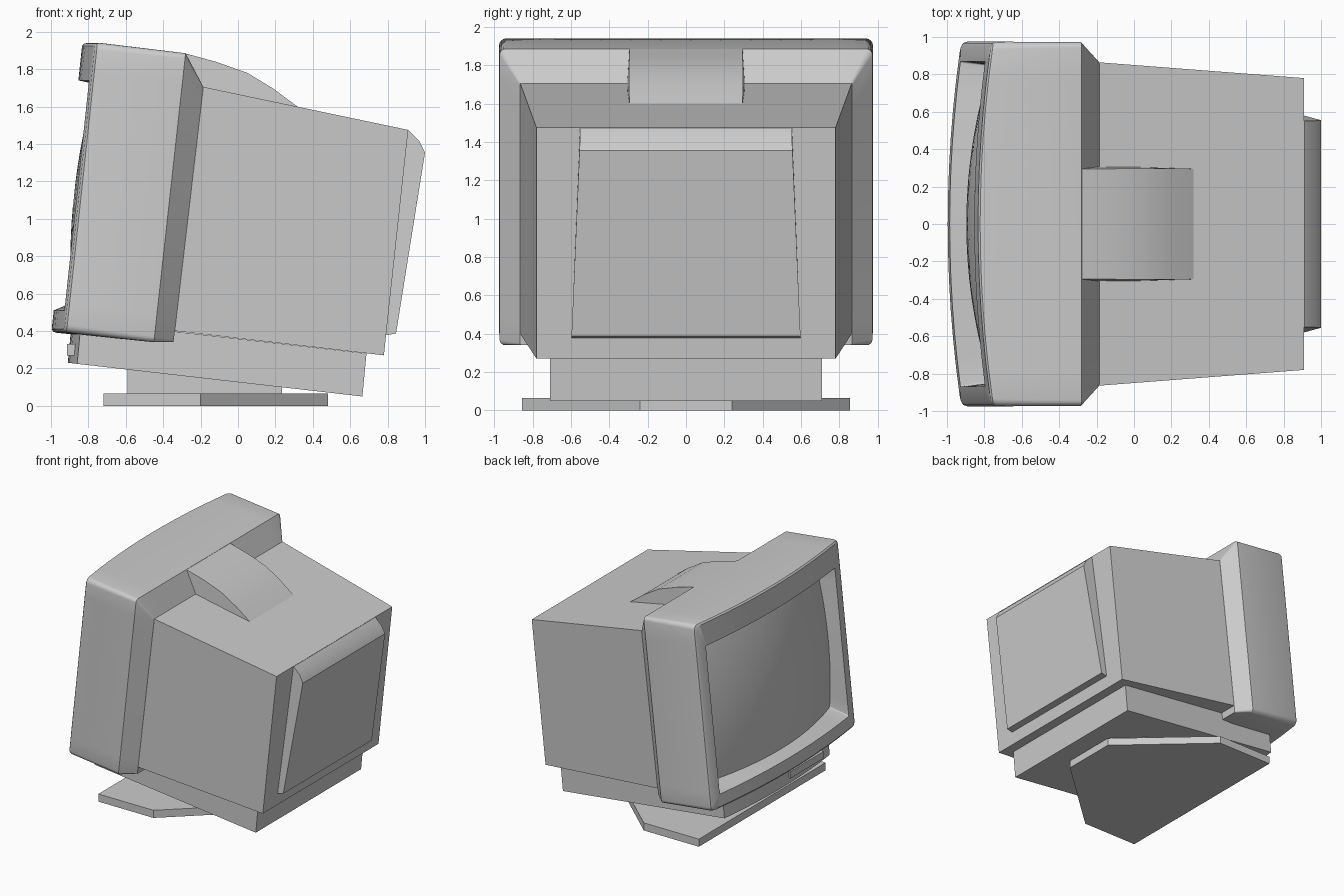
import bpy, bmesh, math

if "Cube" in bpy.data.objects:
    bpy.data.objects.remove(bpy.data.objects["Cube"])


def finish(name, bm, smooth=None):
    bmesh.ops.recalc_face_normals(bm, faces=bm.faces)
    me = bpy.data.meshes.new(name)
    bm.to_mesh(me)
    bm.free()
    ob = bpy.data.objects.new(name, me)
    bpy.context.collection.objects.link(ob)
    if smooth:
        bpy.ops.object.select_all(action='DESELECT')
        ob.select_set(True)
        bpy.context.view_layer.objects.active = ob
        bpy.ops.object.shade_smooth_by_angle(angle=math.radians(smooth))
    return ob


def loft(name, rings, cap_start=False, cap_end=False, smooth=None):
    bm = bmesh.new()
    vs = [[bm.verts.new(p) for p in r] for r in rings]
    n = len(vs[0])
    for a, b in zip(vs, vs[1:]):
        for i in range(n):
            j = (i + 1) % n
            bm.faces.new((a[i], a[j], b[j], b[i]))
    if cap_start:
        bm.faces.new(vs[0])
    if cap_end:
        bm.faces.new(vs[-1])
    return finish(name, bm, smooth)


def prism(name, pts, smooth=None):
    """Side profile of (x, z, half width), spanned across y."""
    return loft(name, [[(x, s * w, z) for x, z, w in pts] for s in (-1, 1)],
                True, True, smooth)


def slab(name, outline, bottom, top, lean=0, smooth=None):
    """Plan outline raised between two height functions of x."""
    return loft(name, [[(x, y, bottom(x)) for x, y in outline],
                       [(x + lean, y, top(x)) for x, y in outline]], True, True, smooth)


def rounded_rect(hw, z0, z1, r):
    """(y, z) loop with a fixed point count, subdivided sides."""
    pts = []
    corners = ((hw - r, z1 - r, 0), (r - hw, z1 - r, 90),
               (r - hw, z0 + r, 180), (hw - r, z0 + r, 270))
    for k, (cy, cz, a0) in enumerate(corners):
        for i in range(5):
            a = math.radians(a0 + i * 22.5)
            pts.append((cy + r * math.cos(a), cz + r * math.sin(a)))
        ny, nz, na = corners[(k + 1) % 4]
        a = math.radians(na)
        p, q = pts[-1], (ny + r * math.cos(a), nz + r * math.sin(a))
        for i in range(1, 12):
            t = i / 12
            pts.append((p[0] + (q[0] - p[0]) * t, p[1] + (q[1] - p[1]) * t))
    return pts


def front_x(y, z):
    return -0.925 + 0.107 * (z - 0.4)


def bowed(off):
    return lambda y, z: front_x(y, z) + off - 0.072 * (1 - (y / 0.975) ** 2)


def screen_x(y, z):
    return front_x(y, z) - 0.03 + 0.13 * (y / 0.85) ** 2 + 0.05 * ((z - 1.13) / 0.59) ** 2


def ring(hw, z0, z1, r, fx):
    return [(fx(y, z), y, z) for y, z in rounded_rect(hw, z0, z1, r)]


# bezel: rear chamfer, sides, bowed front and recessed opening
loft("bezel", [
    ring(0.865, 0.34, 1.705, 0.01, lambda y, z: -0.345 + 0.117 * (z - 0.34)),
    ring(0.972, 0.34, 1.885, 0.03, lambda y, z: -0.45 + 0.11 * (z - 0.34)),
    ring(0.975, 0.39, 1.94, 0.04, bowed(0.03)),
    ring(0.968, 0.396, 1.937, 0.04, bowed(0.01)),
    ring(0.95, 0.41, 1.925, 0.04, bowed(0)),
    ring(0.87, 0.51, 1.74, 0.01, bowed(0)),
    ring(0.85, 0.55, 1.72, 0.01, screen_x),
], cap_start=True, smooth=30)

# convex screen glass
edge = rounded_rect(0.85, 0.55, 1.72, 0.01)
rings = []
for t in (1, 0.85, 0.7, 0.55, 0.4, 0.25, 0.1):
    loop = [(y * t, 1.135 + (z - 1.135) * t) for y, z in edge]
    rings.append([(screen_x(y, z), y, z) for y, z in loop])
loft("screen", rings, cap_end=True, smooth=40)

# tapered rear housing
prism("housing", [(-0.195, 1.707, 0.865), (0.91, 1.475, 0.78),
                  (0.78, 0.27, 0.78), (-0.345, 0.401, 0.865)])

# raised hump on the top
prism("top_hump", [(-0.285, 1.885, 0.295), (-0.12, 1.84, 0.295), (0.05, 1.78, 0.298),
                   (0.19, 1.695, 0.297), (0.32, 1.598, 0.295), (-0.25, 1.6, 0.315)], 35)

# raised rear panel
prism("rear_panel", [(0.9, 1.475, 0.552), (0.912, 1.473, 0.552), (0.97, 1.415, 0.552),
                     (1.0, 1.355, 0.555), (0.845, 0.387, 0.597),
                     (0.78, 0.375, 0.597)], 30)

# tilted lower unit with bowed front
front = [(-0.91 + 0.05 * (y / 0.71) ** 2, y) for y in (0.71 * i / 6 for i in range(-6, 7))]
slab("lower_unit", front + [(0.665, 0.71), (0.665, -0.71)],
     lambda x: 0.23 - 0.1143 * (x + 0.91), lambda x: 0.46 - 0.1143 * (x + 0.91), 0.022, 30)

# control strip on the lower unit
slab("control_strip", [(-0.915, -0.55), (-0.915, -0.1), (-0.87, -0.1), (-0.87, -0.55)],
     lambda x: 0.27, lambda x: 0.33)

# swivel block and six-sided stand plate
slab("swivel_block", [(-0.59, -0.41), (0.235, -0.41), (0.235, 0.41), (-0.59, 0.41)],
     lambda x: 0.06, lambda x: 0.22 - 0.1143 * (x + 0.59))
half = [(-0.72, 0.855), (-0.2, 0.855), (0.48, 0.24)]
slab("stand_plate", half + [(x, -y) for x, y in reversed(half)],
     lambda x: 0.0, lambda x: 0.065)
